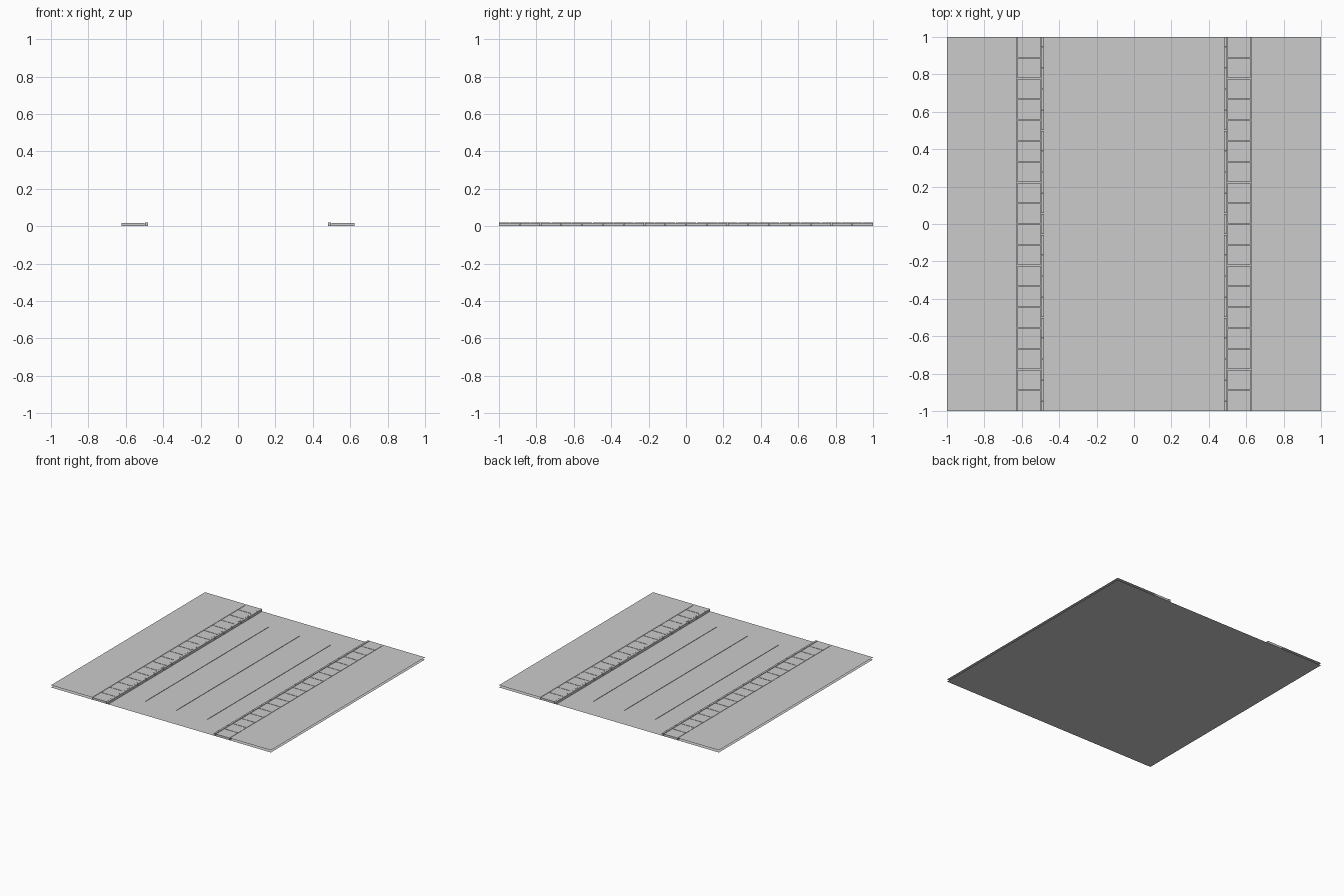
import bpy, bmesh
from mathutils import Matrix, Vector

if "Cube" in bpy.data.objects:
    bpy.data.objects.remove(bpy.data.objects["Cube"])

TOP = 0.018      # pavement level
KERB = 0.02      # kerb top


def finish(bm, name):
    me = bpy.data.meshes.new(name)
    bm.to_mesh(me)
    bm.free()
    ob = bpy.data.objects.new(name, me)
    bpy.context.collection.objects.link(ob)
    return ob


def add_box(bm, x0, x1, y0, y1, z0, z1):
    c = Vector(((x0 + x1) / 2, (y0 + y1) / 2, (z0 + z1) / 2))
    m = Matrix.Translation(c) @ Matrix.Diagonal((x1 - x0, y1 - y0, z1 - z0, 1))
    bmesh.ops.create_cube(bm, size=1, matrix=m)


def add_quad(bm, pts):
    bm.faces.new([bm.verts.new(p) for p in pts])


def sheet(name, x0, x1, z):
    bm = bmesh.new()
    add_quad(bm, [(x0, -1, z), (x1, -1, z), (x1, 1, z), (x0, 1, z)])
    return finish(bm, name)


def stone_row(name, x0, x1, cuts, height, gap):
    # row of separate stones between successive cut positions
    bm = bmesh.new()
    for i, (a, b) in enumerate(zip(cuts, cuts[1:])):
        g0 = 0 if i == 0 else gap / 2
        g1 = 0 if i == len(cuts) - 2 else gap / 2
        add_box(bm, x0, x1, a + g0, b - g1, 0, height)
    return finish(bm, name)


# Road sheet across the whole tile
sheet("road", -1, 1, 0)

# Pavement, gutter slabs and kerb stones on both sides
slab_cuts = [-1 + i * 2 / 18 for i in range(19)]
kerb_cuts = [-1] + [-1 + (i + 0.5) * 2 / 18 for i in range(18)] + [1]
for side, s in (("left", -1), ("right", 1)):
    def span(a, b):
        return sorted((s * a, s * b))
    sheet(side + "_pavement", *span(0.625, 1), TOP)
    stone_row(side + "_paving_slabs", *span(0.499, 0.622), slab_cuts, TOP, 0.004)
    stone_row(side + "_kerb_stones", *span(0.48, 0.496), kerb_cuts, KERB, 0.004)

# Thin lane dividers standing just proud of the road
bm = bmesh.new()
for x in (-0.28, 0, 0.28):
    add_quad(bm, [(x, -0.8, 0), (x, 0.8, 0), (x, 0.8, 0.003), (x, -0.8, 0.003)])
finish(bm, "lane_dividers")
